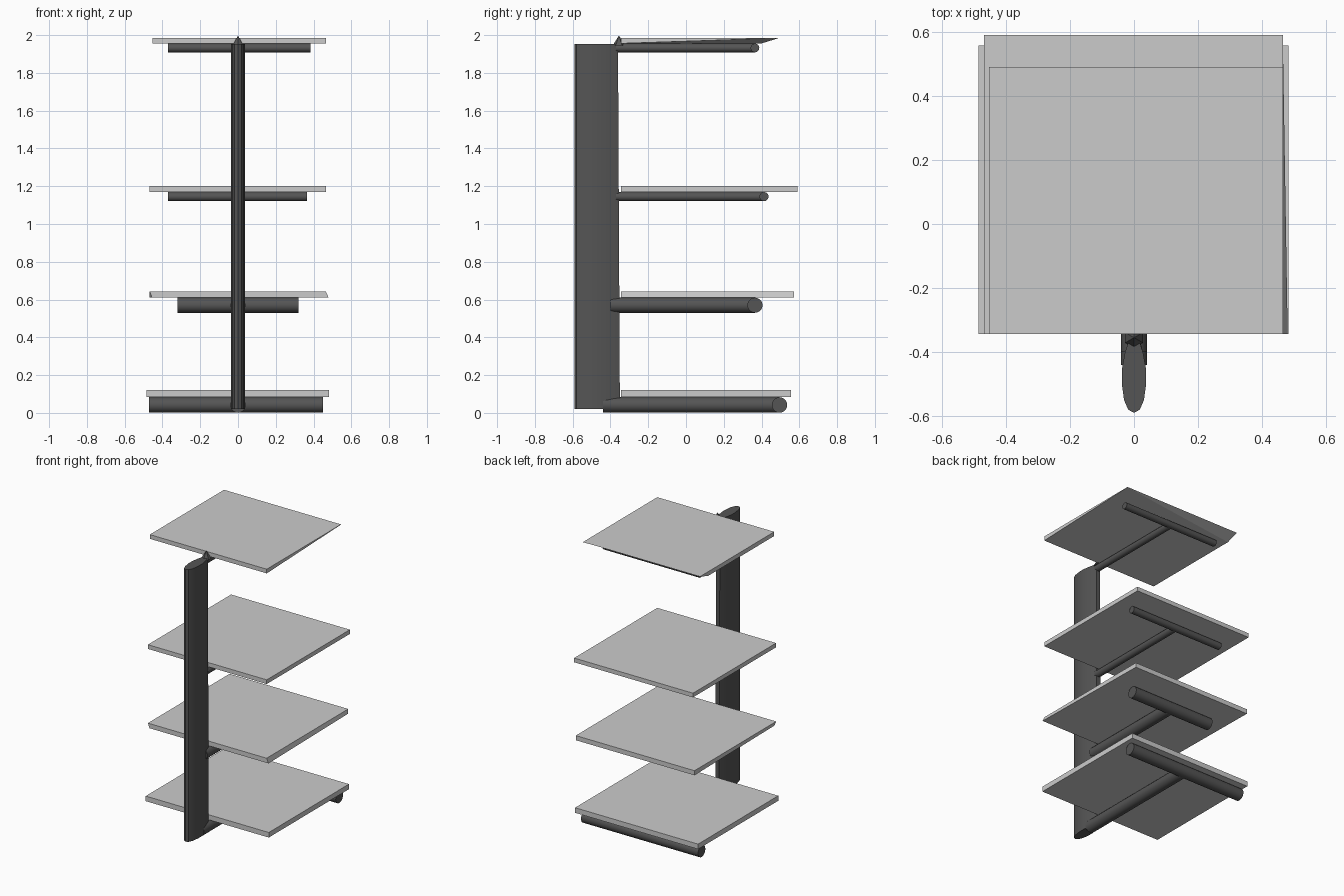
import bpy, bmesh, math
from mathutils import Vector

if "Cube" in bpy.data.objects:
    bpy.data.objects.remove(bpy.data.objects["Cube"])

dark = bpy.data.materials.new("dark_metal")
dark.diffuse_color = (0.09, 0.09, 0.09, 1)
dark.use_nodes = True
dark.node_tree.nodes["Principled BSDF"].inputs["Base Color"].default_value = dark.diffuse_color


def finish(name, bm, mat=None, smooth=False):
    bmesh.ops.recalc_face_normals(bm, faces=bm.faces)
    me = bpy.data.meshes.new(name)
    bm.to_mesh(me)
    bm.free()
    ob = bpy.data.objects.new(name, me)
    bpy.context.collection.objects.link(ob)
    if mat:
        me.materials.append(mat)
    if smooth:
        bpy.ops.object.select_all(action='DESELECT')
        ob.select_set(True)
        bpy.context.view_layer.objects.active = ob
        bpy.ops.object.shade_smooth_by_angle(angle=math.radians(35))
    return ob


def rod(name, a, b, r, r2=None, sides=20):
    a, b = Vector(a), Vector(b)
    bm = bmesh.new()
    bmesh.ops.create_cone(bm, cap_ends=True, segments=sides, radius1=r,
                          radius2=r if r2 is None else r2, depth=(b - a).length)
    turn = (b - a).to_track_quat('Z', 'Y')
    for v in bm.verts:
        v.co = turn @ v.co + (a + b) / 2
    return finish(name, bm, dark, True)


def slab(name, x0, x1, y1, z0, z1, y0=-0.343, edit=None):
    bm = bmesh.new()
    bmesh.ops.create_cube(bm, size=1)
    for v in bm.verts:
        sx, sy, sz = (c > 0 for c in v.co)
        v.co = (x1 if sx else x0, y1 if sy else y0, z1 if sz else z0)
        if edit:
            edit(v, sx, sy, sz)
    return finish(name, bm)


# lens-shaped column, mirrored half profile, swept upward
half = [(0.015, -0.36), (0.028, -0.40), (0.038, -0.455), (0.038, -0.50),
        (0.031, -0.55), (0.018, -0.58), (0.0, -0.59)]
outline = half + [(-x, y) for x, y in reversed(half[:-1])]
bm = bmesh.new()
base = bm.faces.new([bm.verts.new((x, y, 0.02)) for x, y in outline])
up = bmesh.ops.extrude_face_region(bm, geom=[base])["geom"]
for v in up:
    if isinstance(v, bmesh.types.BMVert):
        v.co.z = 1.953
for v in bm.verts:
    if v.co.z < 1 and v.co.y > -0.37:
        v.co.y = -0.35
finish("column", bm, dark, True)

# pointed tip on top of the column
rod("column_tip", (0, -0.355, 1.945), (0, -0.355, 1.998), 0.033, 0.0, 6)

# T-shaped supports: left x, right x, crossbar y, height, radius, arm start y
supports = [(-0.47, 0.45, 0.495, 0.042, 0.041, -0.44),
            (-0.32, 0.32, 0.365, 0.570, 0.040, -0.40),
            (-0.37, 0.365, 0.413, 1.145, 0.024, -0.37),
            (-0.37, 0.385, 0.365, 1.932, 0.023, -0.37)]
for i, (x0, x1, y, z, r, start) in enumerate(supports, 1):
    rod(f"crossbar_{i}", (x0, y, z), (x1, y, z), r)
    rod(f"arm_{i}", (0, start, z), (0, y, z), r)


# second shelf has slightly slanted side edges
def slant(v, sx, sy, sz):
    if sx:
        v.co.x = 0.465 if sz or sy else 0.48
    elif not sz and not sy:
        v.co.x = -0.455


# top shelf thins out toward its back edge
def thin(v, sx, sy, sz):
    if sy and not sz:
        if sx:
            v.co.z = 1.984
        else:
            v.co.y = 0.40


slab("shelf_1", -0.485, 0.482, 0.557, 0.084, 0.12)
slab("shelf_2", -0.468, 0.465, 0.573, 0.61, 0.643, edit=slant)
slab("shelf_3", -0.468, 0.466, 0.59, 1.17, 1.20)
slab("shelf_4", -0.453, 0.466, 0.49, 1.956, 1.986, edit=thin)
